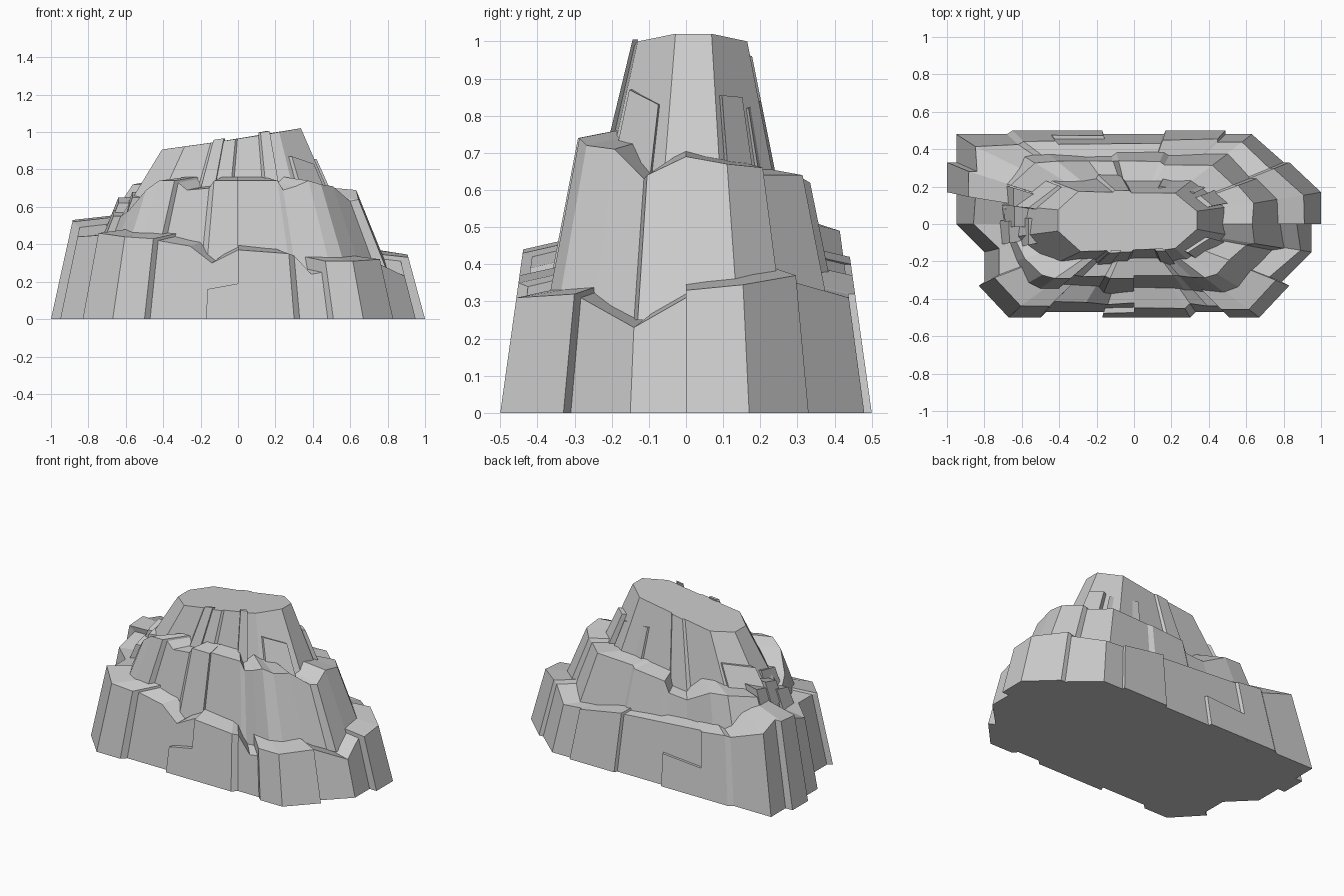
import bpy, bmesh
from mathutils import Vector

# taper rules: where a plan point of each tier sits at height z
def lower(p, z):
    return Vector((p[0] * (1 - (.27 if p[0] > 0 else .22) * z), p[1] * (1 - .28 * z), z))

def middle(p, z):
    k = 1 - .5 * (z - .25)
    return Vector((p[0] * k, p[1] * k, z))

def upper(p, z):
    s = 1 - z                       # widens downward from the summit outline
    return Vector((-.025 - .12 * s + (p[0] + .025) * (1 + 1.5 * s),
                   .02 - .01 * s + (p[1] - .02) * (1 + 1.4 * s), z))

def loft(name, fn, loop, z0, inset=1.0, rise=0.0):
    """Tapered wall ring with an inward ledge; loop holds x, y, top height."""
    bm = bmesh.new()
    rings = [[fn(p, z0) for p in loop], [fn(p, p[2]) for p in loop]]
    if inset < 1:
        rings.append([Vector((v.x * inset, v.y * inset, v.z + rise)) for v in rings[1]])
    vs = [[bm.verts.new(c) for c in r] for r in rings]
    n = len(loop)
    for a, b in zip(vs, vs[1:]):
        for i in range(n):
            j = (i + 1) % n
            bm.faces.new((a[i], a[j], b[j], b[i]))
    bm.faces.new(vs[0][::-1])
    bm.faces.new(vs[-1])
    bmesh.ops.recalc_face_normals(bm, faces=bm.faces)
    me = bpy.data.meshes.new(name)
    bm.to_mesh(me)
    bm.free()
    ob = bpy.data.objects.new(name, me)
    bpy.context.collection.objects.link(ob)
    return ob

def slab(name, fn, a, b, z0, za, zb, depth=.85):
    """Flat rock plate lying on a tier wall between plan points a and b."""
    c, d = [(p[0] * depth, p[1] * depth) for p in (b, a)]
    loft(name, fn, [(*a, za), (*b, zb), (*c, zb), (*d, za)], z0)

# lower cliff tier
loft("lower_cliff", lower, [
    (-.83, -.33, .46), (-.67, -.5, .44), (-.5, -.5, .43), (-.47, -.47, .42),
    (-.28, -.47, .39), (-.15, -.47, .3), (0, -.47, .37), (0, -.5, .37),
    (.3, -.5, .35), (.33, -.47, .34), (.42, -.47, .24), (.48, -.47, .25),
    (.51, -.5, .31), (.67, -.5, .31), (.83, -.33, .32), (.79, -.31, .31),
    (.95, -.15, .23), (.95, 0, .31), (1, 0, .33), (1, .17, .345),
    (.83, .33, .37), (.8, .33, .35), (.63, .48, .31), (.49, .48, .32),
    (.49, .5, .32), (.17, .5, .37), (.16, .48, .36), (-.45, .48, .4),
    (-.46, .5, .4), (-.65, .5, .42), (-.68, .48, .41), (-.95, .48, .49),
    (-.95, .33, .53), (-1, .33, .53), (-1, .17, .52), (-.95, .17, .49),
    (-.95, 0, .44), (-.8, -.15, .45), (-.8, -.31, .45)], 0, .7, .03)

# middle cliff tier
loft("middle_cliff", middle, [
    (-.7, -.22, .58), (-.63, -.35, .69), (-.56, -.385, .74), (-.45, -.385, .74),
    (-.42, -.36, .73), (-.35, -.36, .69), (-.2, -.36, .7), (-.17, -.385, .74),
    (0, -.385, .74), (0, -.365, .74), (.28, -.365, .74), (.31, -.355, .69),
    (.4, -.37, .71), (.5, -.38, .74), (.58, -.35, .72), (.66, -.25, .71),
    (.74, -.14, .63), (.8, -.13, .64), (.81, 0, .69), (.81, .14, .67),
    (.7, .26, .66), (.66, .26, .64), (.52, .39, .64), (.2, .39, .63),
    (.17, .41, .62), (-.1, .41, .6), (-.13, .39, .53), (-.28, .39, .52),
    (-.5, .41, .61), (-.65, .4, .62), (-.8, .25, .6), (-.77, .24, .54),
    (-.8, .1, .53), (-.75, -.08, .54)], .25, .65, .02)

# summit tier with a sloping flat top
outline = [(-.25, -.13), (-.13, -.13), (-.12, -.14), (-.01, -.14), (0, -.13),
           (.11, -.13), (.12, -.14), (.22, -.13), (.345, -.03), (.345, .07),
           (.22, .165), (-.01, .16), (-.02, .17), (-.09, .17), (-.1, .16),
           (-.26, .16), (-.35, .07), (-.35, -.03)]
loft("summit", upper, [(x, y, .964 + .164 * x) for x, y in outline], .45)

# low plates at the foot of the cliff
slab("front_foot_plate", lower, (-.17, -.5), (0, -.5), 0, .16, .19)
slab("back_foot_plate", lower, (-.17, .5), (-.46, .5), 0, .2, .18)

# plates on the summit walls
slab("summit_plate_front", upper, (.25, -.125), (.335, -.055), .55, .87, .83)
slab("summit_plate_right", upper, (.355, .085), (.3, .13), .55, .855, .85)
slab("summit_plate_back", upper, (.27, .14), (.12, .17), .5, .82, .84)
slab("summit_plate_left_back", upper, (-.28, .16), (-.38, .07), .5, .75, .72)
for i, x in enumerate((-.12, .12)):
    slab(f"summit_ridge_{i}", upper, (x, -.145), (x + .05, -.145), .5,
         .978 + .164 * x, .986 + .164 * x, .9)

# broken ledges stacked on the left end
for i, (x, y0, y1, z0, z1) in enumerate([
        (-.8, .02, -.12, .45, .58), (-.8, .12, -.02, .5, .65),
        (-.8, .24, .1, .48, .64), (-.72, .04, -.14, .53, .68)]):
    slab(f"left_ledge_{i}", middle, (x, y0), (x * .98, y1), z0, z1, z1 - .03, .65)
